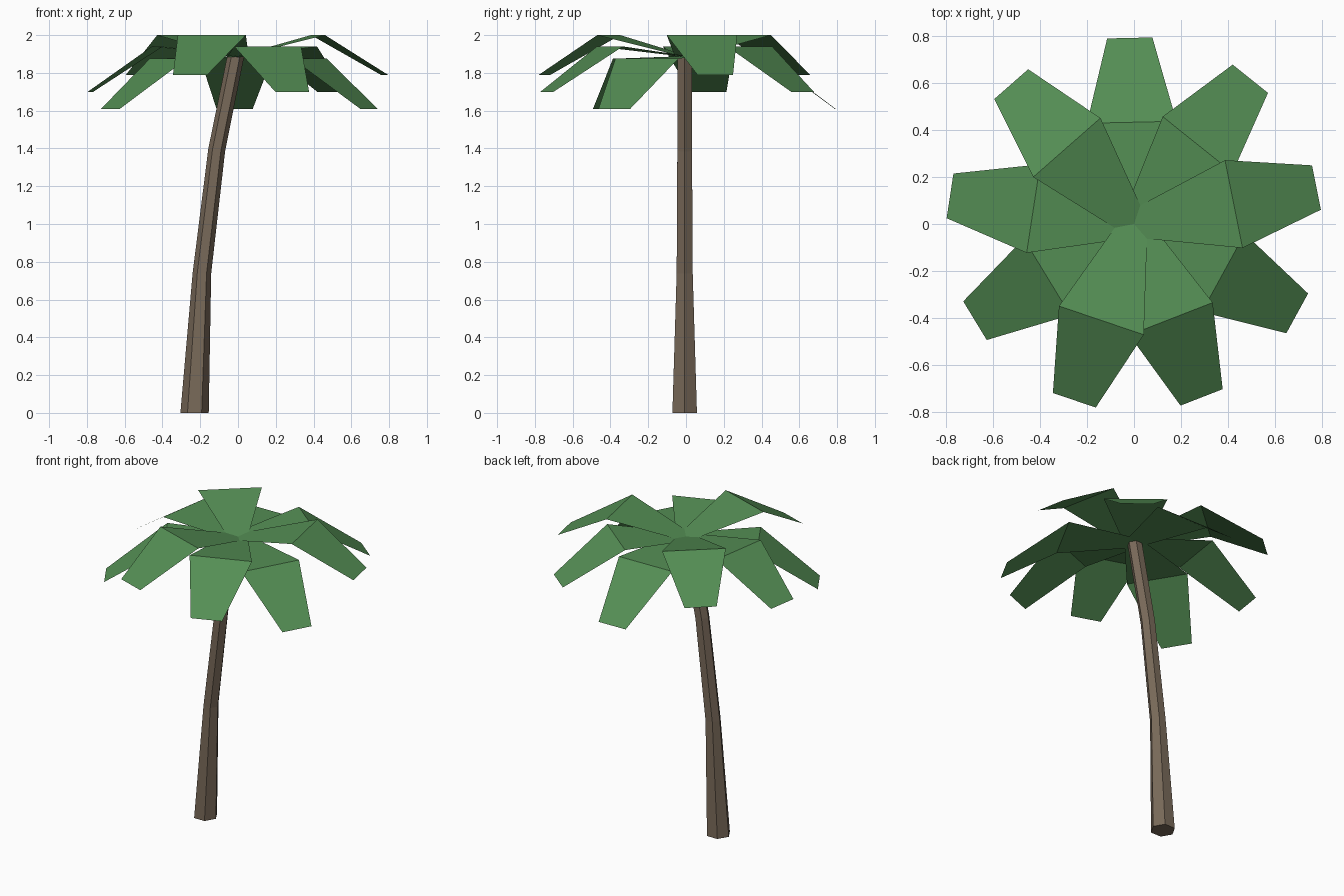
import bpy, bmesh
from math import cos, sin, tau, radians
from mathutils import Matrix, Vector

cube = bpy.data.objects.get("Cube")
if cube:
    bpy.data.objects.remove(cube, do_unlink=True)


def make_material(name, rgb):
    mat = bpy.data.materials.new(name)
    mat.use_nodes = True
    colour = (*rgb, 1.0)
    mat.diffuse_color = colour
    bsdf = mat.node_tree.nodes["Principled BSDF"]
    bsdf.inputs["Base Color"].default_value = colour
    bsdf.inputs["Roughness"].default_value = 0.9
    return mat


def make_object(name, bm, mat):
    mesh = bpy.data.meshes.new(name)
    bm.to_mesh(mesh)
    bm.free()
    mesh.materials.append(mat)
    obj = bpy.data.objects.new(name, mesh)
    bpy.context.collection.objects.link(obj)
    return obj


leaf_green = make_material("leaf green", (0.089, 0.27, 0.089))
bark_brown = make_material("bark brown", (0.19, 0.142, 0.10))

# Trunk: six-sided rings along a leaning, tapering line
SIDES = 6
trunk_rings = [  # x, z, radius, tilt
    (-0.23, 0.0, 0.075, 0),
    (-0.191, 0.74, 0.049, 3),
    (-0.113, 1.39, 0.045, 9),
    (-0.013, 1.885, 0.045, 0),
]
bm = bmesh.new()
rings = []
for x, z, radius, tilt in trunk_rings:
    turn = Matrix.Rotation(radians(tilt), 3, 'Y')
    ring = []
    for i in range(SIDES):
        a = tau * i / SIDES
        spoke = turn @ Vector((radius * cos(a), radius * sin(a), 0))
        ring.append(bm.verts.new(Vector((x, -0.007, z)) + spoke))
    rings.append(ring)
for low, high in zip(rings, rings[1:]):
    for i in range(SIDES):
        j = (i + 1) % SIDES
        bm.faces.new((low[i], low[j], high[j], high[i]))
bm.faces.new(rings[0][::-1])
bm.faces.new(rings[-1])
make_object("trunk", bm, bark_brown)

# Leaves: nine bent single-sheet fronds, cycling through three heights
BASE_Z = 1.887
leaf_layers = [  # name, bend height, tip height
    ("low", 1.875, 1.61),
    ("middle", 1.94, 1.70),
    ("high", 2.0, 1.79),
]
for k in range(9):
    layer, bend_z, tip_z = leaf_layers[k % 3]
    turn = Matrix.Rotation(radians(91.3 - 40 * k), 3, 'Z')
    bm = bmesh.new()
    rows = []
    for reach, half, z in ((0.0, 0.06, BASE_Z), (0.432, 0.19, bend_z), (0.79, 0.096, tip_z)):
        rows.append([bm.verts.new(turn @ Vector((reach, s * half, z))) for s in (-1, 1)])
    for (a, b), (c, d) in zip(rows, rows[1:]):
        bm.faces.new((a, c, d, b))
    make_object(f"{layer}_leaf_{k // 3 + 1}", bm, leaf_green)
